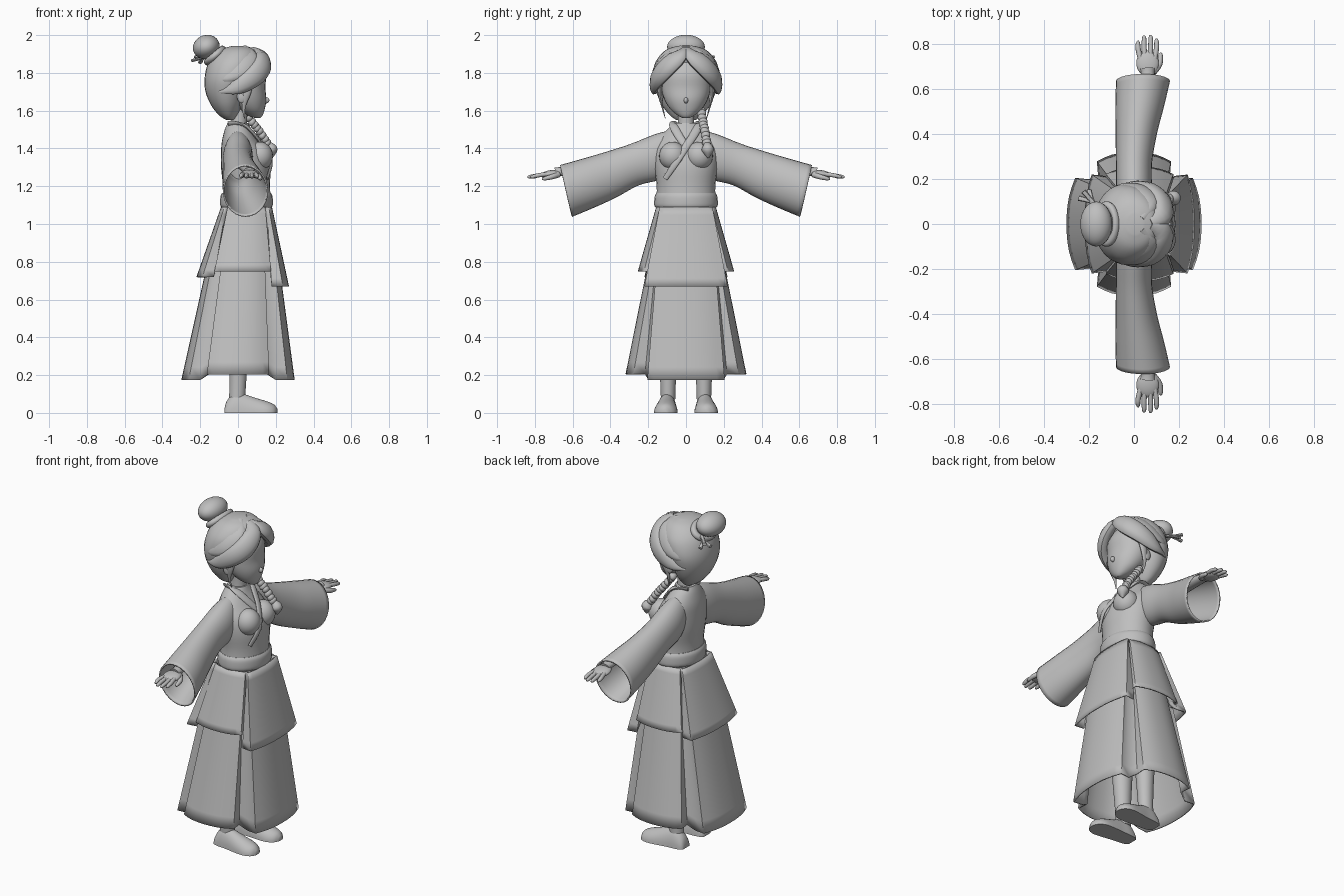
import bpy, bmesh, math
from mathutils import Vector

cube = bpy.data.objects.get("Cube")
if cube:
    bpy.data.objects.remove(cube, do_unlink=True)

mat = bpy.data.materials.new("plain_grey")
mat.use_nodes = True
GREY = (0.52, 0.52, 0.52, 1)
mat.diffuse_color = GREY
mat.node_tree.nodes["Principled BSDF"].inputs["Base Color"].default_value = GREY
parts = []


def add(ob, name):
    ob.name = name
    ob.data.materials.clear()
    ob.data.materials.append(mat)
    parts.append(ob)
    return ob


def mesh_from_rings(name, rings, caps=True, thick=0):
    bm = bmesh.new()
    rows = [[bm.verts.new(p) for p in r] for r in rings]
    n = len(rows[0])
    for a, b in zip(rows, rows[1:]):
        for i in range(n):
            j = (i + 1) % n
            bm.faces.new((a[i], a[j], b[j], b[i]))
    if caps:
        bm.faces.new(rows[0])
        bm.faces.new(rows[-1])
    bmesh.ops.recalc_face_normals(bm, faces=bm.faces)
    me = bpy.data.meshes.new(name)
    bm.to_mesh(me)
    bm.free()
    ob = bpy.data.objects.new(name, me)
    bpy.context.collection.objects.link(ob)
    if thick:
        mod = ob.modifiers.new("cloth", "SOLIDIFY")
        mod.thickness = thick
        mod.offset = -1
    return add(ob, name)


def smooth_rows(rows, steps=4):
    """Catmull-Rom interpolation of number rows."""
    out = []
    for i in range(len(rows) - 1):
        p0, p1, p2 = rows[max(i - 1, 0)], rows[i], rows[i + 1]
        p3 = rows[min(i + 2, len(rows) - 1)]
        for k in range(steps):
            t = k / steps
            out.append([0.5 * (2*b + (c - a)*t + (2*a - 5*b + 4*c - d)*t*t
                               + (3*b - a - 3*c + d)*t**3)
                        for a, b, c, d in zip(p0, p1, p2, p3)])
    return out + [list(rows[-1])]


def ellipse(c, a, b, n=28):
    c, a, b = Vector(c), Vector(a), Vector(b)
    angles = [math.tau * i / n for i in range(n)]
    return [c + a * math.cos(t) + b * math.sin(t) for t in angles]


def column(name, rows, y=0, caps=True):
    """Upright loft from rows of z, centre x, half depth, half width."""
    return mesh_from_rings(name, [ellipse((cx, y, z), (rx, 0, 0), (0, ry, 0))
                                  for z, cx, rx, ry in smooth_rows(rows)], caps)


def strand(name, rows, flat=1.0, out=(0, 0, 1), n=12):
    """Tapered tube along rows of x, y, z, radius; flattened along out."""
    pts = smooth_rows(rows)
    rings = []
    for i, p in enumerate(pts):
        t = Vector(pts[min(i + 1, len(pts) - 1)][:3]) - Vector(pts[max(i - 1, 0)][:3])
        side = t.cross(Vector(out)).normalized()
        up = side.cross(t).normalized()
        rings.append(ellipse(p[:3], side * p[3], up * p[3] * flat, n))
    return mesh_from_rings(name, rings)


def ball(name, loc, scale, rot=(0, 0, 0)):
    bpy.ops.mesh.primitive_uv_sphere_add(segments=28, ring_count=16, location=loc, rotation=rot)
    ob = bpy.context.object
    ob.scale = scale
    return add(ob, name)


def skirt(name, top, hem, hem_z, rows=10):
    """Four curved panels joined by inset folds; top and hem hold
    centre x, half depth, half width, front panel half, side panel half."""
    rings = []
    for k in range(rows + 1):
        v = k / rows
        cx, dx, dy, wf, ws = [a + (b - a) * v for a, b in zip(top[1:], hem)]
        ring = []
        for q in range(4):
            reach, half = ((dx, wf), (dy, ws))[q % 2]
            z = top[0] + (hem_z[q] - top[0]) * v
            fold = 0.05 * v + 0.008
            prof = [(reach * 0.86 - fold, -half * 0.97)]
            prof += [(reach * (1 - 0.13 * abs(t / 5) ** 2.4), half * t / 5) for t in range(-5, 6)]
            prof += [(reach * 0.86 - fold, half * 0.97)]
            ca, sa = round(math.cos(q * math.pi / 2)), round(math.sin(q * math.pi / 2))
            ring += [(cx + ca * r - sa * s, sa * r + ca * s, z) for r, s in prof]
        rings.append(ring)
    return mesh_from_rings(name, rings, caps=False, thick=0.008)


# Garment body
column("bodice", [(1.03, .045, .125, .155), (1.1, .045, .128, .158), (1.2, .045, .125, .155),
                  (1.3, .04, .13, .168), (1.38, .03, .12, .168), (1.44, .01, .095, .15),
                  (1.5, 0, .07, .1), (1.535, 0, .055, .06)])
column("waist_sash", [(1.085, .045, .13, .158), (1.1, .045, .139, .168), (1.145, .045, .138, .166),
                      (1.165, .045, .128, .156)])
skirt("upper_skirt", (1.09, .045, .135, .158, .14, .1), (.025, .245, .255, .22, .15),
      (.67, .75, .72, .75))
skirt("lower_skirt", (.85, .03, .18, .19, .15, .11), (0, .3, .32, .205, .165),
      (.175, .205, .175, .205))

# Crossed collar
strand("collar_over", [(-.05, .05, 1.53, .02), (.03, .068, 1.525, .022), (.09, .04, 1.47, .022),
                       (.14, 0, 1.41, .02), (.176, -.05, 1.33, .018), (.155, -.11, 1.24, .014)],
       .4, (1, 0, .3))
strand("collar_under", [(-.05, -.05, 1.53, .02), (.03, -.068, 1.525, .022), (.09, -.04, 1.47, .022),
                        (.13, 0, 1.41, .018), (.15, .03, 1.36, .012)], .4, (1, 0, .3))

# Neck and head
column("neck", [(1.48, .0, .05, .05), (1.55, .005, .043, .043), (1.66, .01, .045, .045)])
column("face", [(1.56, .105, .012, .015), (1.575, .09, .04, .045), (1.61, .07, .072, .085),
                (1.66, .05, .1, .115), (1.72, .04, .105, .13), (1.8, .03, .115, .13),
                (1.88, .02, .08, .09)])
ball("nose", (.15, 0, 1.655), (.016, .012, .016))
column("hair_back", [(1.55, -.04, .02, .05), (1.575, -.05, .05, .085), (1.63, -.058, .085, .128),
                     (1.7, -.06, .112, .158), (1.77, -.05, .127, .175), (1.84, -.025, .138, .168),
                     (1.89, -.01, .125, .14), (1.925, 0, .09, .1), (1.943, .005, .035, .045)])
ball("hair_bun", (-.168, 0, 1.937), (.072, .1, .063), (0, -.35, 0))
bpy.ops.mesh.primitive_torus_add(major_radius=.07, minor_radius=.018, major_segments=28,
                                 location=(-.122, 0, 1.892), rotation=(0, -.7, 0))
add(bpy.context.object, "bun_band").scale = (.8, 1.15, 1)
for i, tip in enumerate([(-.245, .115, 1.865), (-.225, .145, 1.885), (-.2, .15, 1.855)]):
    strand("hair_pin_%d" % i, [(-.13, .05, 1.89, .008), (-.18, .095, 1.88, .009), (*tip, .012)], .7, n=8)

# Mirrored parts
for s, side in ((1, "left"), (-1, "right")):
    # Swept fringe and loose locks
    strand(side + "_fringe", [(.07, s*.01, 1.92, .03), (.125, s*.04, 1.885, .05),
                              (.125, s*.1, 1.83, .058), (.075, s*.15, 1.775, .055),
                              (-.01, s*.166, 1.725, .04), (-.1, s*.145, 1.7, .008)], .6, (.8, s*.6, .4))
    strand(side + "_crown_lock", [(.02, s*.03, 1.93, .03), (.06, s*.1, 1.88, .05),
                                  (.02, s*.15, 1.82, .05), (-.06, s*.162, 1.78, .03),
                                  (-.12, s*.13, 1.77, .006)], .45, (.2, s, .5))
    strand(side + "_temple_lock", [(.06, s*.135, 1.76, .03), (.045, s*.138, 1.69, .022),
                                   (.03, s*.125, 1.62, .01), (.035, s*.11, 1.56, .003)], .5, (0, s, 0))
    ball(side + "_ear", (.02, s*.132, 1.675), (.025, .012, .035))
    ball(side + "_bust", (.115, s*.07, 1.36), (.07, .072, .075))

    # Wide open sleeve: y, centre x, centre z, half depth, half height, cuff slant
    rows = smooth_rows([(.07, 0, 1.385, .06, .115, -.01), (.15, 0, 1.355, .078, .122, .01),
                        (.27, 0, 1.315, .08, .11, .02), (.4, .01, 1.26, .092, .12, .03),
                        (.52, .025, 1.215, .108, .13, .03), (.635, .04, 1.175, .12, .137, .032)])
    mesh_from_rings(side + "_sleeve", [ellipse((cx, s*y, cz), (hx, 0, 0), (0, s*sl, hz))
                                       for y, cx, cz, hx, hz, sl in rows], caps=False, thick=.008)
    strand(side + "_forearm", [(.03, s*.3, 1.32, .045), (.05, s*.5, 1.3, .04),
                               (.06, s*.65, 1.28, .03), (.06, s*.69, 1.273, .034)], .8)

    # Hand
    ball(side + "_palm", (.06, s*.715, 1.265), (.05, .058, .02), (-s*.15, 0, 0))
    for i, (x, tip) in enumerate([(.018, .815), (.045, .838), (.074, .84), (.1, .825)]):
        strand("%s_finger_%d" % (side, i), [(.032 + i*.019, s*.72, 1.266, .012),
                                            (x, s*.78, 1.258, .0115), (x, s*(tip - .012), 1.25, .0095),
                                            (x, s*tip, 1.248, .003)], n=10)
    strand(side + "_thumb", [(.085, s*.675, 1.262, .016), (.112, s*.71, 1.25, .014),
                             (.118, s*.75, 1.24, .01), (.118, s*.762, 1.237, .003)], n=10)

    # Leg and slipper
    column(side + "_leg", [(.07, -.005, .042, .038), (.2, 0, .046, .043), (.45, .005, .06, .058),
                           (.85, .01, .075, .075)], s*.095)
    shoe = [(-.072, .03, .02), (-.06, .042, .062), (-.02, .05, .105), (.03, .053, .1),
            (.09, .06, .08), (.15, .062, .062), (.19, .045, .045), (.208, .015, .022)]
    rings = []
    for x, w, h in smooth_rows(shoe, 3):
        ring = ellipse((x, s*(.1 + .05*max(x, 0)), 0), (0, w, 0), (0, 0, h))
        for p in ring:
            p.z = max(p.z, 0)
        rings.append(ring)
    mesh_from_rings(side + "_slipper", rings)

# Braid hanging over the left shoulder
path = smooth_rows([(.03, .08, 1.6), (.075, .09, 1.54), (.115, .1, 1.49), (.155, .11, 1.43)], 3)
for i, p in enumerate(path):
    ball("braid_knot_%d" % i, p, (.02, .025, .022), (.5 if i % 2 else -.5, .4, 0))
strand("braid_tassel", [(.16, .11, 1.43, .012), (.172, .114, 1.405, .03), (.178, .116, 1.385, .03),
                        (.18, .117, 1.35, .004)], 1, (1, 0, 0))

# Smooth shading with crisp edges
bpy.ops.object.select_all(action="DESELECT")
for ob in parts:
    ob.select_set(True)
bpy.context.view_layer.objects.active = parts[0]
bpy.ops.object.shade_smooth_by_angle(angle=math.radians(42))
